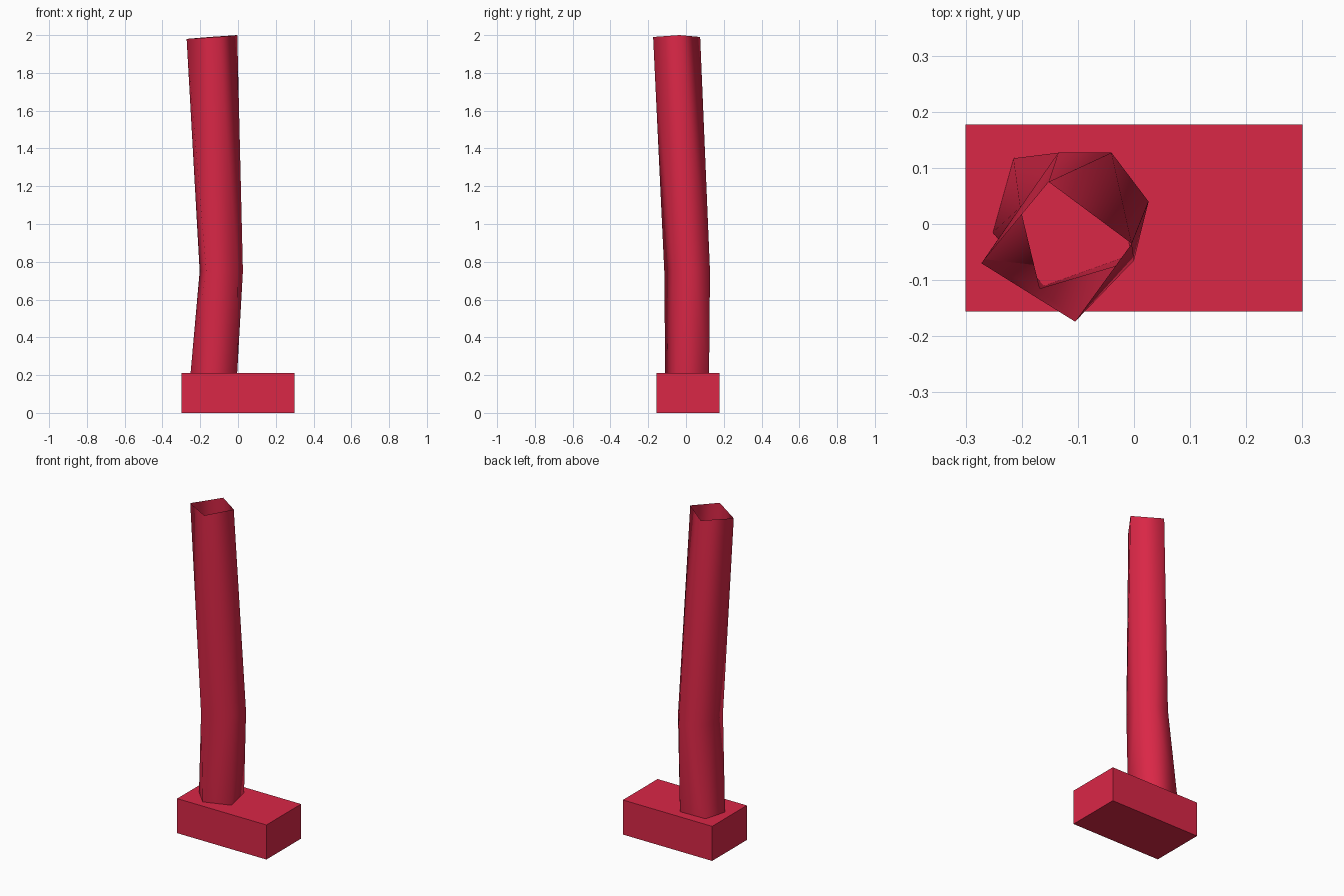
import bpy, bmesh, math

if "Cube" in bpy.data.objects:
    bpy.data.objects.remove(bpy.data.objects["Cube"])

red = bpy.data.materials.new("crimson")
red.diffuse_color = (0.70, 0.020, 0.062, 1)
red.use_nodes = True
red.node_tree.nodes["Principled BSDF"].inputs["Base Color"].default_value = red.diffuse_color


def finish(bm, name, smooth):
    mesh = bpy.data.meshes.new(name)
    bm.to_mesh(mesh)
    bm.free()
    mesh.materials.append(red)
    for p in mesh.polygons:
        p.use_smooth = smooth
    obj = bpy.data.objects.new(name, mesh)
    bpy.context.collection.objects.link(obj)
    return obj


def stitch(bm, low, high):
    """Join two counter-clockwise rings that have different vertex counts."""
    def angles(ring):
        cx = sum(v.co.x for v in ring) / len(ring)
        cy = sum(v.co.y for v in ring) / len(ring)
        a = [math.atan2(v.co.y - cy, v.co.x - cx) for v in ring]
        for i in range(1, len(a)):
            while a[i] < a[i - 1]:
                a[i] += 2 * math.pi
        return a + [a[0] + 2 * math.pi]
    la, ha = angles(low), angles(high)
    i = j = 0
    n, m = len(low), len(high)
    while i < n or j < m:
        a, b = low[i % n], high[j % m]
        step_low = j == m or (i < n and la[i] + la[i + 1] < ha[j] + ha[j + 1])
        if step_low:
            i += 1
            bm.faces.new((a, low[i % n], b))
        else:
            j += 1
            bm.faces.new((a, high[j % m], b))


# foot block
bm = bmesh.new()
bmesh.ops.create_cube(bm, size=1)
for v in bm.verts:
    v.co = (v.co.x * 0.6, v.co.y * 0.333 + 0.011, (v.co.z + 0.5) * 0.21)
finish(bm, "foot", False)

# open, bent leg tube: ankle, knee and thigh rings
ankle = [(-0.005, -0.055, 0.2), (-0.045, 0.122, 0.2), (-0.215, 0.117, 0.2),
         (-0.252, -0.015, 0.2), (-0.16, -0.11, 0.2)]
knee = [(0.0, -0.065, 0.76), (0.026, 0.04, 0.75), (-0.04, 0.127, 0.75),
        (-0.135, 0.127, 0.75), (-0.203, 0.03, 0.75), (-0.168, -0.115, 0.75)]
thigh = [(-0.004, -0.035, 2.0), (-0.152, 0.075, 1.99),
         (-0.272, -0.07, 1.98), (-0.105, -0.174, 1.99)]
bm = bmesh.new()
rings = [[bm.verts.new(p) for p in ring] for ring in (ankle, knee, thigh)]
stitch(bm, rings[0], rings[1])
stitch(bm, rings[1], rings[2])
finish(bm, "leg", True)
